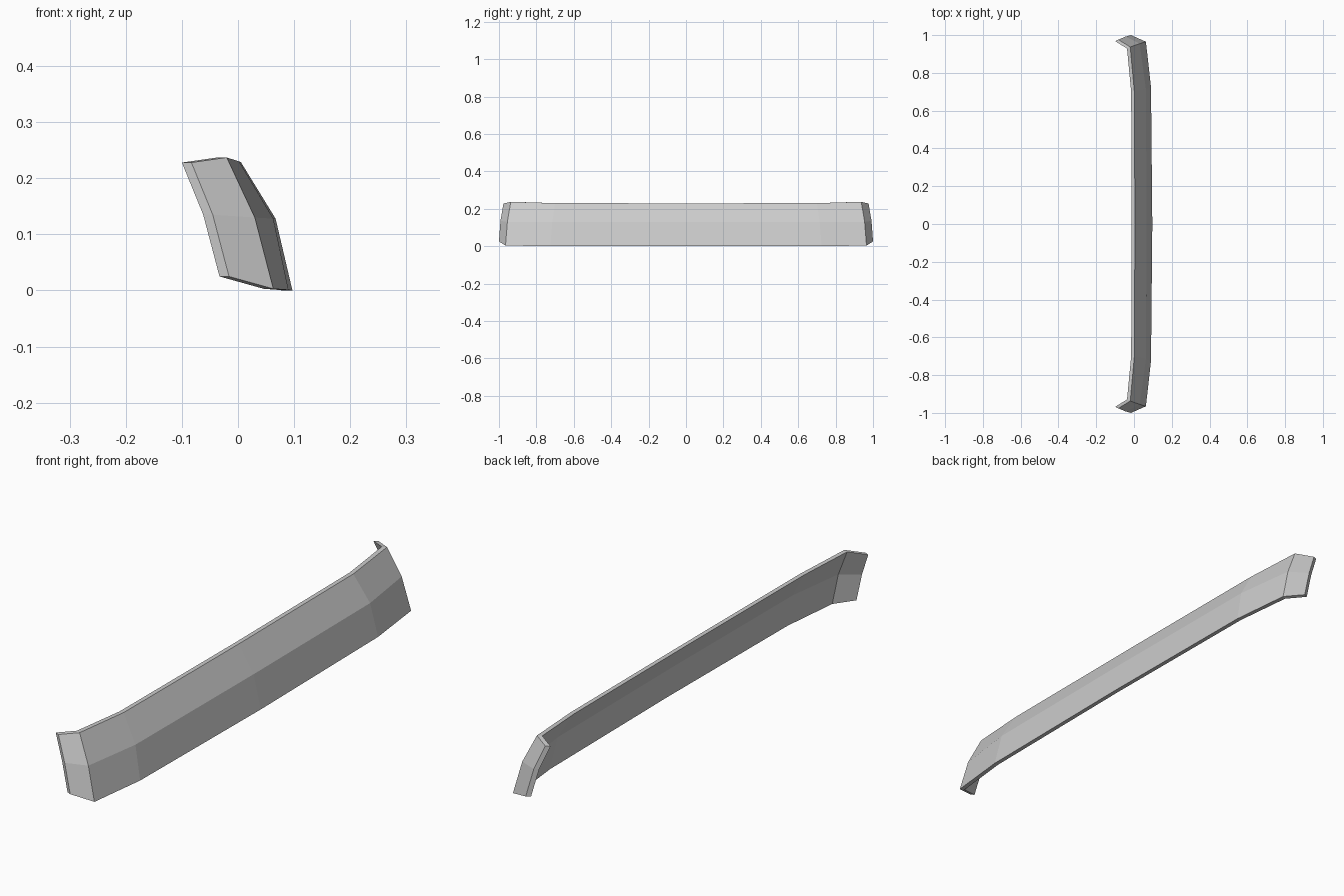
import bpy
import bmesh

cube = bpy.data.objects.get("Cube")
if cube:
    bpy.data.objects.remove(cube, do_unlink=True)

mat = bpy.data.materials.new("light_grey")
grey = (0.6, 0.6, 0.6, 1.0)
mat.diffuse_color = grey
mat.use_nodes = True
mat.node_tree.nodes["Principled BSDF"].inputs["Base Color"].default_value = grey

# Outer profile (bottom, middle, top) at each station from the centre to one end,
# followed by the inward wall offset in x and y
HALF = [
    ([(0.097, 0.0, 0.0), (0.067, 0.0, 0.128), (0.005, 0.0, 0.229)], (-0.017, 0.0)),
    ([(0.09, 0.725, 0.001), (0.063, 0.715, 0.128), (0.002, 0.70, 0.23)], (-0.017, 0.0)),
    ([(0.063, 0.965, 0.003), (0.03, 0.955, 0.13), (-0.02, 0.937, 0.237)], (-0.017, -0.008)),
    ([(-0.016, 1.0, 0.025), (-0.045, 0.992, 0.135), (-0.083, 0.976, 0.228)], (-0.017, -0.008)),
]


def section(bm, profile, wall, side):
    """Closed ring: up the outer face, then down the inner face."""
    outer = [(x, y * side, z) for x, y, z in profile]
    inner = [(x + wall[0], y + wall[1] * side, z) for x, y, z in reversed(outer)]
    return [bm.verts.new(p) for p in outer + inner]


# Curved strip with flared ends, lofted through mirrored sections
bm = bmesh.new()
rings = [section(bm, p, w, -1) for p, w in reversed(HALF)]
rings += [section(bm, p, w, 1) for p, w in HALF[1:]]
for a, b in zip(rings, rings[1:]):
    for i in range(len(a)):
        j = (i + 1) % len(a)
        bm.faces.new((a[i], b[i], b[j], a[j]))

# End walls, split at the profile's middle crease
for ring in (rings[0], rings[-1]):
    bm.faces.new((ring[0], ring[1], ring[4], ring[5]))
    bm.faces.new((ring[1], ring[2], ring[3], ring[4]))
bmesh.ops.recalc_face_normals(bm, faces=bm.faces)

mesh = bpy.data.meshes.new("bumper_strip")
bm.to_mesh(mesh)
bm.free()
mesh.materials.append(mat)
strip = bpy.data.objects.new("bumper_strip", mesh)
bpy.context.collection.objects.link(strip)
